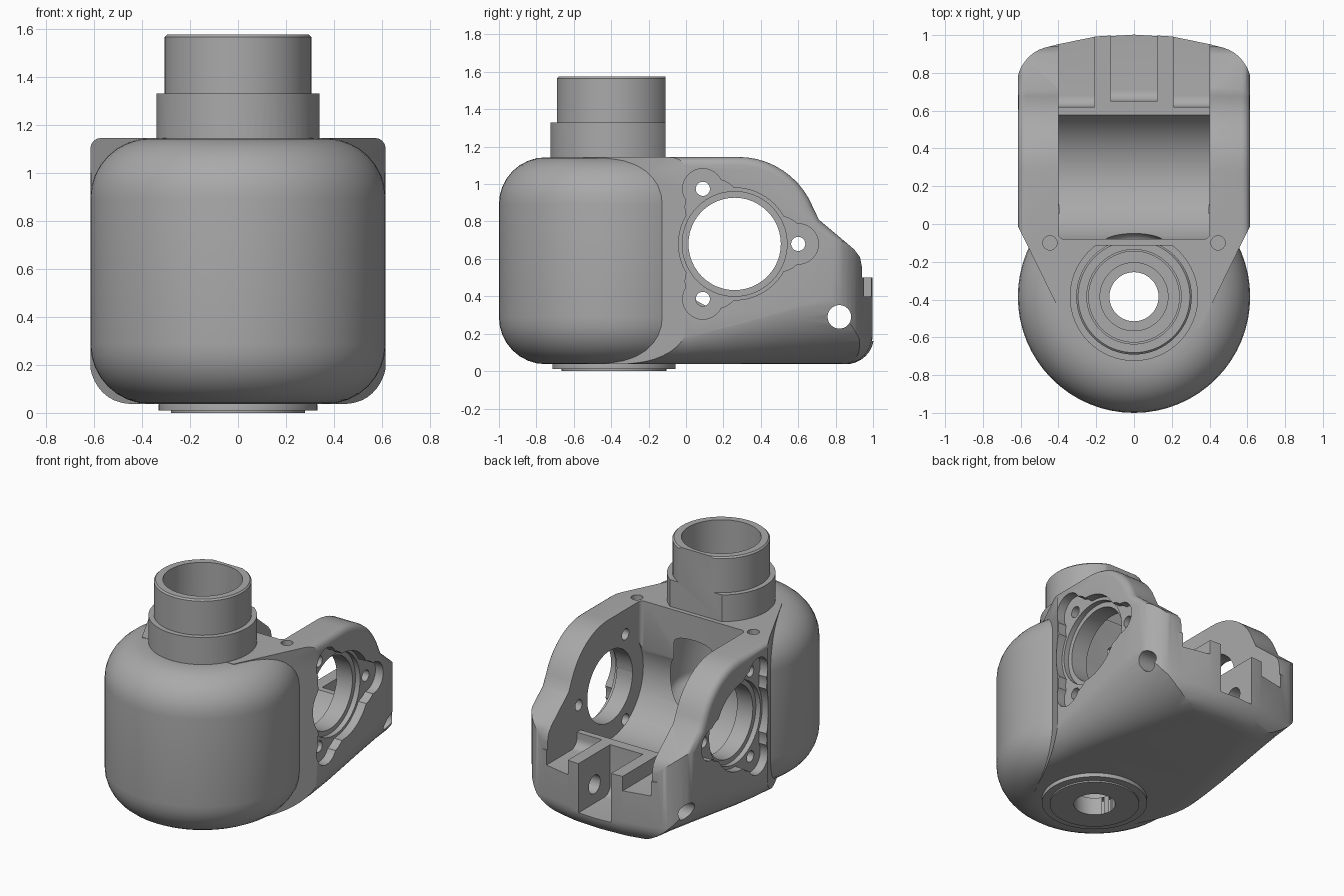
import bpy, bmesh, math
from mathutils import Matrix, Vector

if "Cube" in bpy.data.objects:
    bpy.data.objects.remove(bpy.data.objects["Cube"], do_unlink=True)

metal = bpy.data.materials.new("grey metal")
metal.use_nodes = True
metal.diffuse_color = (0.4, 0.4, 0.4, 1)
metal.node_tree.nodes["Principled BSDF"].inputs["Base Color"].default_value = (0.4, 0.4, 0.4, 1)

AXIS_Y = -0.385          # vertical bore position
BEARING = (0.26, 0.68)   # cross bore centre, as y and z
BASE = 0.037             # underside height


def make(name, bm):
    bmesh.ops.recalc_face_normals(bm, faces=bm.faces)
    mesh = bpy.data.meshes.new(name)
    bm.to_mesh(mesh)
    bm.free()
    mesh.materials.append(metal)
    ob = bpy.data.objects.new(name, mesh)
    bpy.context.collection.objects.link(ob)
    return ob


def combine(target, tool, operation):
    """Apply a boolean and discard the tool."""
    mod = target.modifiers.new("cut", 'BOOLEAN')
    mod.operation = operation
    mod.solver = 'EXACT'
    mod.object = tool
    bpy.context.view_layer.objects.active = target
    bpy.ops.object.modifier_apply(modifier=mod.name)
    bpy.data.objects.remove(tool, do_unlink=True)


def lathe(name, profile, steps=64):
    """Spin (radius, z) points about the vertical bore."""
    bm = bmesh.new()
    verts = [bm.verts.new((r, AXIS_Y, z)) for r, z in profile]
    edges = [bm.edges.new(pair) for pair in zip(verts, verts[1:])]
    bmesh.ops.spin(bm, geom=verts + edges, cent=(0, AXIS_Y, 0), axis=(0, 0, 1),
                   angle=math.tau, steps=steps)
    bmesh.ops.remove_doubles(bm, verts=bm.verts, dist=0.0005)
    return make(name, bm)


def arc(cx, cy, rx, start, end, n=8, ry=None):
    angles = [math.radians(start + (end - start) * i / n) for i in range(n + 1)]
    return [(cx + rx * math.cos(a), cy + (ry or rx) * math.sin(a)) for a in angles]


def prism(points, depth):
    bm = bmesh.new()
    face = bm.faces.new([bm.verts.new(p) for p in points])
    ext = bmesh.ops.extrude_face_region(bm, geom=[face])
    moved = [v for v in ext["geom"] if isinstance(v, bmesh.types.BMVert)]
    bmesh.ops.translate(bm, verts=moved, vec=Vector(depth))
    bmesh.ops.recalc_face_normals(bm, faces=bm.faces)
    return bm


def box(name, x, y, z, radius=0.0, along=0):
    """Box from ranges; edges parallel to one axis may be rounded."""
    bm = bmesh.new()
    bmesh.ops.create_cube(bm, size=1)
    for v in bm.verts:
        for i, (lo, hi) in enumerate((x, y, z)):
            v.co[i] = (lo + hi) / 2 + v.co[i] * (hi - lo)
    if radius:
        edges = [e for e in bm.edges
                 if abs((e.verts[0].co - e.verts[1].co).normalized()[along]) > 0.9]
        bmesh.ops.bevel(bm, geom=edges, offset=radius, segments=6, profile=0.5,
                        affect='EDGES')
    return make(name, bm)


def rod(name, axis, centre, radius, length, segments=32):
    bm = bmesh.new()
    turn = Matrix.Rotation(math.pi / 2, 4, 'Y') if axis == 'X' else Matrix()
    bmesh.ops.create_cone(bm, cap_ends=True, segments=segments, radius1=radius,
                          radius2=radius, depth=length,
                          matrix=Matrix.Translation(centre) @ turn)
    return make(name, bm)


# Rounded drum at the front
housing = lathe("housing", [(0, BASE)] + arc(0.365, BASE + 0.25, 0.25, -90, 0)
                + arc(0.365, 0.893, 0.25, 0, 90) + [(0, 1.143)])

# Rear yoke footprint, rounded underneath and at the back corners
half = [(0.35, -0.55), (0.62, 0), (0.62, 0.895), (0.4, 0.952), (0.2, 0.993)]
outline = half + [(0, 1.005)] + [(-x, y) for x, y in reversed(half)]
bm = prism([(x, y, BASE) for x, y in outline], (0, 0, 1.3))
edges = []
for e in bm.edges:
    a, b = (v.co for v in e.verts)
    upright = abs(a.z - b.z) > 0.5
    if (upright and abs(a.y - 0.895) < 0.01) or (not upright and min(a.y, b.y) > 0.8
                                                and a.z < 0.1):
        edges.append(e)
bmesh.ops.bevel(bm, geom=edges, offset=0.15, segments=8, profile=0.5,
                affect='EDGES', clamp_overlap=True)
yoke = make("yoke", bm)

# Side silhouette of the yoke with softened outer edges
side = [(-0.9, -0.1), (-0.9, 1.145)] + arc(0.28, 0.715, 0.43, 90, 22, 10)
side += [(0.71, 0.81), (0.9, 0.65), (0.93, 0.61), (0.94, 0.56), (0.94, 0.5),
         (1.1, 0.5), (1.1, -0.1)]
bm = prism([(-0.615, y, z) for y, z in side], (1.23, 0, 0))
caps = [e for e in bm.edges if abs(e.verts[0].co.x - e.verts[1].co.x) < 0.01]
bmesh.ops.bevel(bm, geom=caps, offset=0.045, segments=4, profile=0.5,
                affect='EDGES', clamp_overlap=True)
combine(yoke, make("silhouette", bm), 'INTERSECT')

# Underside fillet that widens towards the back: y, width, height
bm = bmesh.new()
rings = []
for y, w, h in ((-0.9, 0.14, 0.1), (-0.2, 0.19, 0.14), (0, 0.21, 0.18), (0.2, 0.25, 0.23),
                (0.4, 0.31, 0.29), (0.6, 0.37, 0.35), (0.8, 0.43, 0.4), (1.1, 0.5, 0.45)):
    right = arc(0.618 - w, BASE + h, w, -90, 0, 10, h) + [(0.618, 1.3)]
    ring = right + [(-x, z) for x, z in reversed(right)]
    rings.append([bm.verts.new((x, y, z)) for x, z in ring])
for a, b in zip(rings, rings[1:]):
    for i in range(len(a)):
        bm.faces.new((a[i - 1], a[i], b[i], b[i - 1]))
bm.faces.new(rings[0])
bm.faces.new(rings[-1])
combine(yoke, make("underside", bm), 'INTERSECT')
combine(housing, yoke, 'UNION')

# Stepped neck with a flat back, and bottom flange
neck = lathe("neck", [(0, 1.1), (0.34, 1.1), (0.34, 1.33), (0.306, 1.33),
                      (0.306, 1.565), (0.296, 1.575), (0, 1.575)])
combine(neck, box("neck_flat", (-1, 1), (-0.11, 0.5), (1, 2)), 'DIFFERENCE')
combine(housing, neck, 'UNION')
combine(housing, lathe("flange", [(0, 0), (0.28, 0), (0.28, 0.01), (0.33, 0.01),
                                  (0.33, 0.035), (0.32, 0.1), (0, 0.1)]), 'UNION')

# Open cavity between the yoke arms
combine(housing, rod("cavity_round", 'X', (0, *BEARING), 0.365, 0.8, 64), 'DIFFERENCE')
combine(housing, box("cavity_top", (-0.4, 0.4), (-0.08, 0.619), (0.68, 2), 0.03, 2),
        'DIFFERENCE')
combine(housing, box("cavity_rear", (-0.4, 0.4), (0.3, 1.3), (0.5, 2)), 'DIFFERENCE')

# Vertical bore with its inner chamber
combine(housing, lathe("bore", [(0, -0.1), (0.13, -0.1), (0.13, 0.12), (0.18, 0.12),
                                (0.18, 0.18), (0.24, 0.18), (0.24, 0.45)]
                       + arc(0.28, 0.51, 0.06, -90, 0, 4) + arc(0.28, 0.92, 0.06, 0, 90, 4)
                       + [(0.25, 0.98), (0.25, 1.7), (0, 1.7)]), 'DIFFERENCE')

# Rear pockets, and the slot between the ribs
for s in (-1, 1):
    combine(housing, box("pocket", sorted((s * 0.21, s * 0.4)), (0.62, 1.3), (0.4, 0.8),
                         0.06, 0), 'DIFFERENCE')
combine(housing, box("slot", (-0.125, 0.125), (0.65, 1.3), (0.16, 0.8), 0.06, 0),
        'DIFFERENCE')
combine(housing, rod("cross_pin_hole", 'X', (0, 0.82, 0.29), 0.063, 2), 'DIFFERENCE')

# Bearing seats: stepped disc and three blended lugs with bolt holes
def around(distance):
    return [(BEARING[0] + distance * math.cos(a), BEARING[1] + distance * math.sin(a))
            for a in (0, math.tau / 3, -math.tau / 3)]


for s in (-1, 1):
    combine(housing, rod("rim", 'X', (s * 0.805, *BEARING), 0.3, 0.5, 64), 'DIFFERENCE')
    combine(housing, rod("seat", 'X', (s * 0.77, *BEARING), 0.28, 0.5, 64), 'DIFFERENCE')
    for blend, lug in zip(around(0.23), around(0.34)):
        combine(housing, rod("lug_blend", 'X', (s * 0.805, *blend), 0.15, 0.5), 'DIFFERENCE')
        combine(housing, rod("lug_seat", 'X', (s * 0.805, *lug), 0.108, 0.5), 'DIFFERENCE')
        combine(housing, rod("bolt_hole", 'X', (s * 0.58, *lug), 0.038, 0.364, 24),
                'DIFFERENCE')
combine(housing, rod("bearing_hole", 'X', (0, *BEARING), 0.247, 2, 48), 'DIFFERENCE')

# Screw holes in the top deck
for s in (-1, 1):
    combine(housing, rod("screw_hole", 'Z', (s * 0.445, -0.1, 1.15), 0.038, 0.24, 24),
            'DIFFERENCE')

# Smooth shading with crisp machined edges
bpy.ops.object.select_all(action='DESELECT')
housing.select_set(True)
bpy.context.view_layer.objects.active = housing
bpy.ops.object.shade_smooth_by_angle(angle=math.radians(30))
